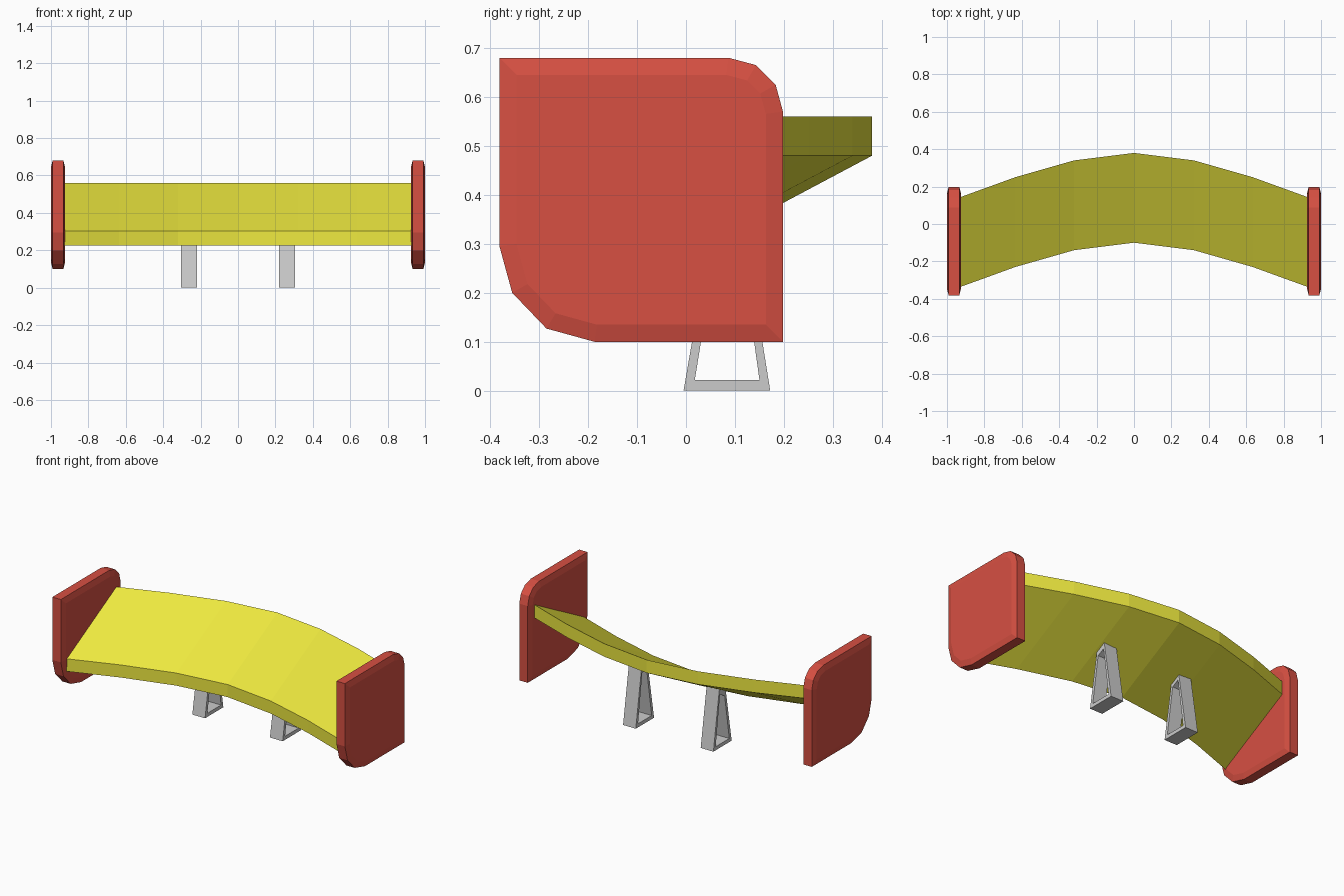
import bpy, bmesh

if "Cube" in bpy.data.objects:
    bpy.data.objects.remove(bpy.data.objects["Cube"])


def material(name, rgb):
    m = bpy.data.materials.new(name)
    m.diffuse_color = (*rgb, 1)
    m.use_nodes = True
    m.node_tree.nodes["Principled BSDF"].inputs["Base Color"].default_value = m.diffuse_color
    return m


def finish(bm, name, mat=None):
    bmesh.ops.recalc_face_normals(bm, faces=bm.faces)
    me = bpy.data.meshes.new(name)
    bm.to_mesh(me)
    bm.free()
    ob = bpy.data.objects.new(name, me)
    bpy.context.collection.objects.link(ob)
    if mat:
        me.materials.append(mat)
    return ob


def ring(bm, x, profile):
    return [bm.verts.new((x, y, z)) for y, z in profile]


def bridge(bm, a, b):
    n = len(a)
    for i in range(n):
        j = (i + 1) % n
        bm.faces.new((a[i], a[j], b[j], b[i]))


yellow = material("yellow_paint", (0.85, 0.81, 0.05))
red = material("red_paint", (0.68, 0.08, 0.055))

# Wing blade: one slanted section swept backwards towards both ends
half = [(0.32, -0.04), (0.635, -0.13), (0.93, -0.237)]
stations = [(-x, s) for x, s in reversed(half)] + [(0, 0)] + half
section = [(-0.10, 0.225), (0.38, 0.48), (0.38, 0.56), (-0.10, 0.302)]
bm = bmesh.new()
rings = [ring(bm, x, [(y + s, z) for y, z in section]) for x, s in stations]
for a, b in zip(rings, rings[1:]):
    bridge(bm, a, b)
bm.faces.new(rings[0])
bm.faces.new(rings[-1])
finish(bm, "wing_blade", yellow)

plate = [(-0.381, 0.68), (0.087, 0.68), (0.143, 0.665), (0.183, 0.625),
         (0.198, 0.57), (0.198, 0.10), (-0.187, 0.10), (-0.285, 0.127),
         (-0.355, 0.20), (-0.381, 0.295)]
# Support frame: tapered outline following the wing underside, with an opening
outer = [(-0.005, 0), (0.172, 0), (0.114, 0.362), (0.052, 0.329)]
inner = [(0.018, 0.022), (0.15, 0.022), (0.108, 0.325), (0.063, 0.301)]

for side, label in ((-1, "left"), (1, "right")):
    # End plate with chamfered rims
    bm = bmesh.new()
    a, b = ring(bm, side * 0.934, plate), ring(bm, side * 0.991, plate)
    bridge(bm, a, b)
    caps = [bm.faces.new(a), bm.faces.new(b)]
    bmesh.ops.recalc_face_normals(bm, faces=bm.faces)
    bmesh.ops.inset_individual(bm, faces=caps, thickness=0.035, depth=0.009,
                               use_even_offset=True)
    finish(bm, label + "_end_plate", red)

    # Hollow support
    bm = bmesh.new()
    xs = (side * 0.22, side * 0.306)
    o = [ring(bm, x, outer) for x in xs]
    i = [ring(bm, x, inner) for x in xs]
    bridge(bm, o[0], o[1])
    bridge(bm, i[0], i[1])
    for k in (0, 1):
        bridge(bm, o[k], i[k])
    finish(bm, label + "_support")
